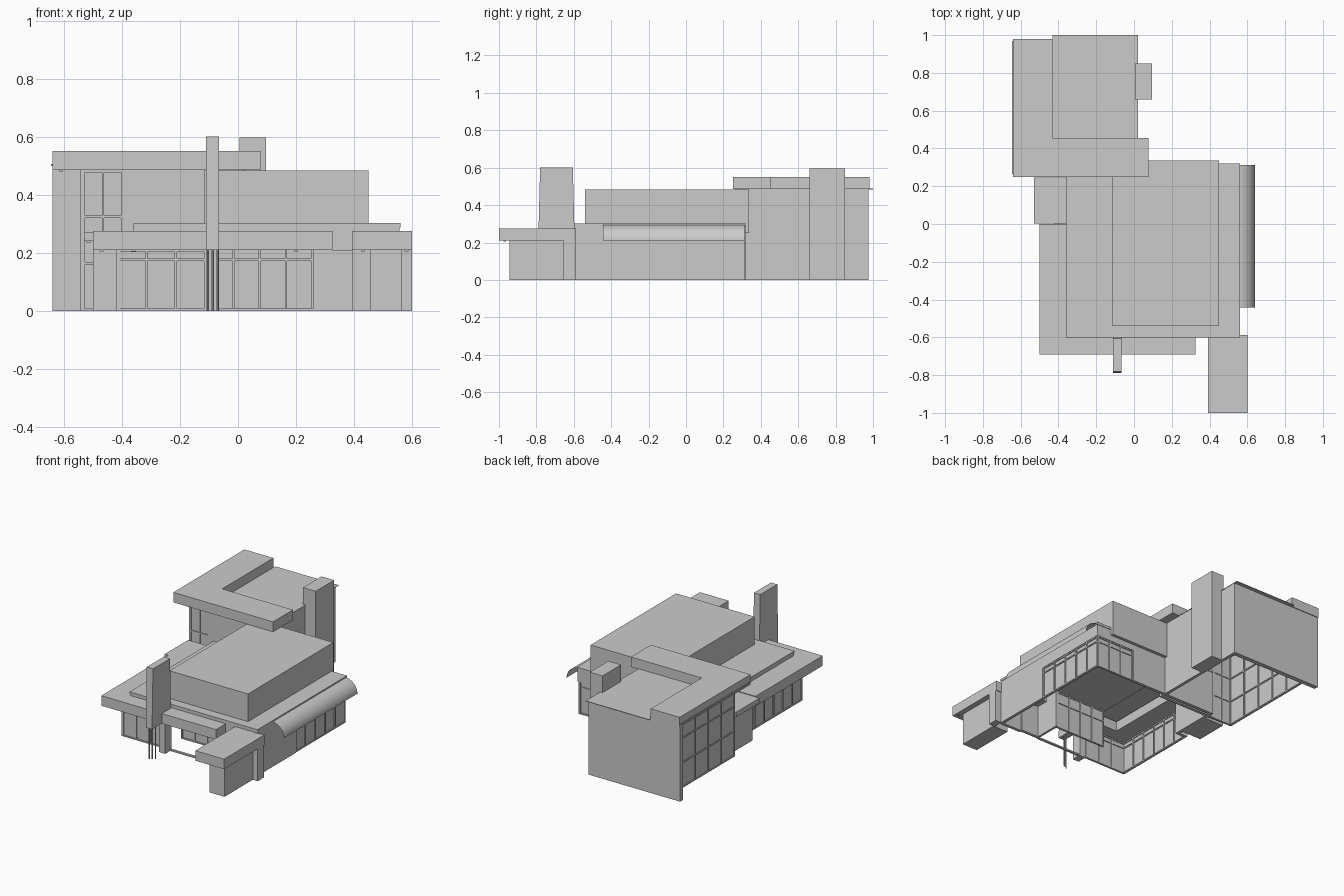
import bpy, bmesh, math

if "Cube" in bpy.data.objects:
    bpy.data.objects.remove(bpy.data.objects["Cube"])


def mesh_object(name, bm):
    bmesh.ops.recalc_face_normals(bm, faces=bm.faces)
    me = bpy.data.meshes.new(name)
    bm.to_mesh(me)
    bm.free()
    ob = bpy.data.objects.new(name, me)
    bpy.context.collection.objects.link(ob)
    return ob


def prism(name, pts, z0, z1):
    """Extrude a plan outline from z0 to z1."""
    bm = bmesh.new()
    f = bm.faces.new([bm.verts.new((x, y, z0)) for x, y in pts])
    r = bmesh.ops.extrude_face_region(bm, geom=[f])
    for v in r["geom"]:
        if isinstance(v, bmesh.types.BMVert):
            v.co.z = z1
    return mesh_object(name, bm)


def box(name, x0, x1, y0, y1, z0, z1):
    return prism(name, [(x0, y0), (x1, y0), (x1, y1), (x0, y1)], z0, z1)


def window(name, axis, at, a0, a1, z0, z1, panes, transoms=(), t=0.008):
    """Glass sheet in a frame; axis is the direction the wall runs in."""
    def bar(part, b0, b1, c0, c1, half):
        if axis == 'x':
            box(name + part, b0, b1, at - half, at + half, c0, c1)
        else:
            box(name + part, at - half, at + half, b0, b1, c0, c1)
    bar("_glass", a0, a1, z0, z1, 0.001)
    for i in range(panes + 1):
        p = a0 + (a1 - a0 - t) * i / panes
        bar("_mullion", p, p + t, z0, z1, 0.007)
    for z in (z0, z1 - t, *transoms):
        bar("_rail", a0, a1, z, z + t, 0.007)


# Rear tower: L-shaped thick roof, recessed thin roof, edge strip
prism("tower_roof", [(-.64, .25), (.077, .25), (.077, .455), (-.432, .455),
                     (-.432, .98), (-.64, .98)], .485, .55)
box("tower_recessed_roof", -.432, .022, .455, 1.0, .484, .488)
box("tower_roof_edge_strip", -.645, -.64, .265, .97, .498, .506)

# Rear tower walls
box("tower_back_wall", -.64, .02, .945, .975, 0, .485)
box("tower_side_wall", 0, .02, .27, .945, 0, .485)
box("tower_front_wall", -.395, .02, .265, .285, 0, .485)
window("tower_west_window", 'y', -.535, .27, .945, 0, .485, 5, (.16, .32))
window("tower_front_window", 'x', .275, -.535, -.395, 0, .485, 2, (.16, .32))
box("chimney", .005, .096, .66, .85, 0, .597)

# Main house roofs
box("upper_block", -.115, .45, -.54, .337, .25, .483)
box("main_roof", -.36, .56, -.595, .32, .287, .303)
box("main_roof_front_fascia", -.36, .56, -.6, -.59, .293, .303)

# Flat canopies
prism("front_canopy", [(-.5, -.69), (.325, -.69), (.325, -.5), (-.28, -.5),
                       (-.28, 0), (-.5, 0)], .21, .275)
box("side_canopy", .393, .6, -1.0, -.587, .21, .275)
box("west_entry_roof", -.53, -.34, .003, .245, .24, .272)
box("west_entry_wall", -.5, -.36, .03, .245, 0, .24)

# Main house walls
box("east_wall", .537, .557, -.595, -.2, 0, .29)
box("east_window_header", .54, .557, -.2, .315, .21, .29)
window("east_window", 'y', .547, -.2, .315, 0, .21, 5, (.17,))
box("north_wall", -.36, .27, .297, .317, 0, .29)
box("north_window_header", .27, .557, .3, .317, .21, .29)
window("north_window", 'x', .307, .27, .55, 0, .21, 3, (.17,))
box("west_return_wall", -.36, -.34, 0, .3, 0, .29)
box("west_end_wall", -.42, -.34, -.015, .003, 0, .25)
box("west_header", -.36, -.345, -.59, .0, .27, .29)
window("west_window", 'y', -.413, -.595, -.01, 0, .21, 6, (.17,))
box("front_header", -.35, .55, -.59, -.57, .21, .29)
window("front_left_window", 'x', -.59, -.42, -.11, 0, .21, 3, (.172,))
box("front_right_pier", .26, .4, -.6, -.58, 0, .21)
box("front_right_wall", .395, .55, -.61, -.59, 0, .21)

# Recessed entrance glazing and its sill
window("entrance_window", 'x', -.42, -.11, .26, 0, .25, 4, (.172,))
box("entrance_east_wall", .26, .275, -.6, -.41, 0, .25)
box("entrance_sill", -.07, .26, -.605, -.59, 0, .009)

# Piers and side store under the small canopy
box("centre_pier", -.11, -.065, -.655, -.59, 0, .21)
box("side_store", .455, .565, -.945, -.655, 0, .21)
box("side_pier", .555, .6, -.655, -.592, 0, .21)

# Tall tapered fin standing on three thin poles
bm = bmesh.new()
profile = [(-.79, .21), (-.595, .21), (-.605, .6), (-.78, .6)]
face = bm.faces.new([bm.verts.new((-.11, y, z)) for y, z in profile])
ext = bmesh.ops.extrude_face_region(bm, geom=[face])
bmesh.ops.translate(bm, vec=(.045, 0, 0),
                    verts=[g for g in ext["geom"] if isinstance(g, bmesh.types.BMVert)])
mesh_object("tall_fin", bm)
for i in range(3):
    bpy.ops.mesh.primitive_cylinder_add(vertices=10, radius=.004, depth=.22,
                                        location=(-.103 + .016 * i, -.765 + .01 * i, .11))
    bpy.context.object.name = "fin_pole"

# Curved awning sheet along the east side
bm = bmesh.new()
rows = []
for i in range(13):
    a = math.pi / 2 * i / 12
    x, z = .55 + .09 * math.sin(a), .21 + .085 * math.cos(a)
    rows.append([bm.verts.new((x, y, z)) for y in (-.443, .312)])
for p, q in zip(rows, rows[1:]):
    bm.faces.new((p[0], p[1], q[1], q[0]))
awning = mesh_object("curved_awning", bm)
for p in awning.data.polygons:
    p.use_smooth = True

# Small soffit lights
for x, y, z in [(-.47, -.64, .21), (-.36, -.64, .21), (.2, -.64, .21), (.43, -.97, .21),
                (.58, -.97, .21), (-.515, .1, .24), (-.61, .4, .485), (-.61, .7, .485)]:
    box("soffit_light", x - .007, x + .007, y - .007, y + .007, z - .005, z)
